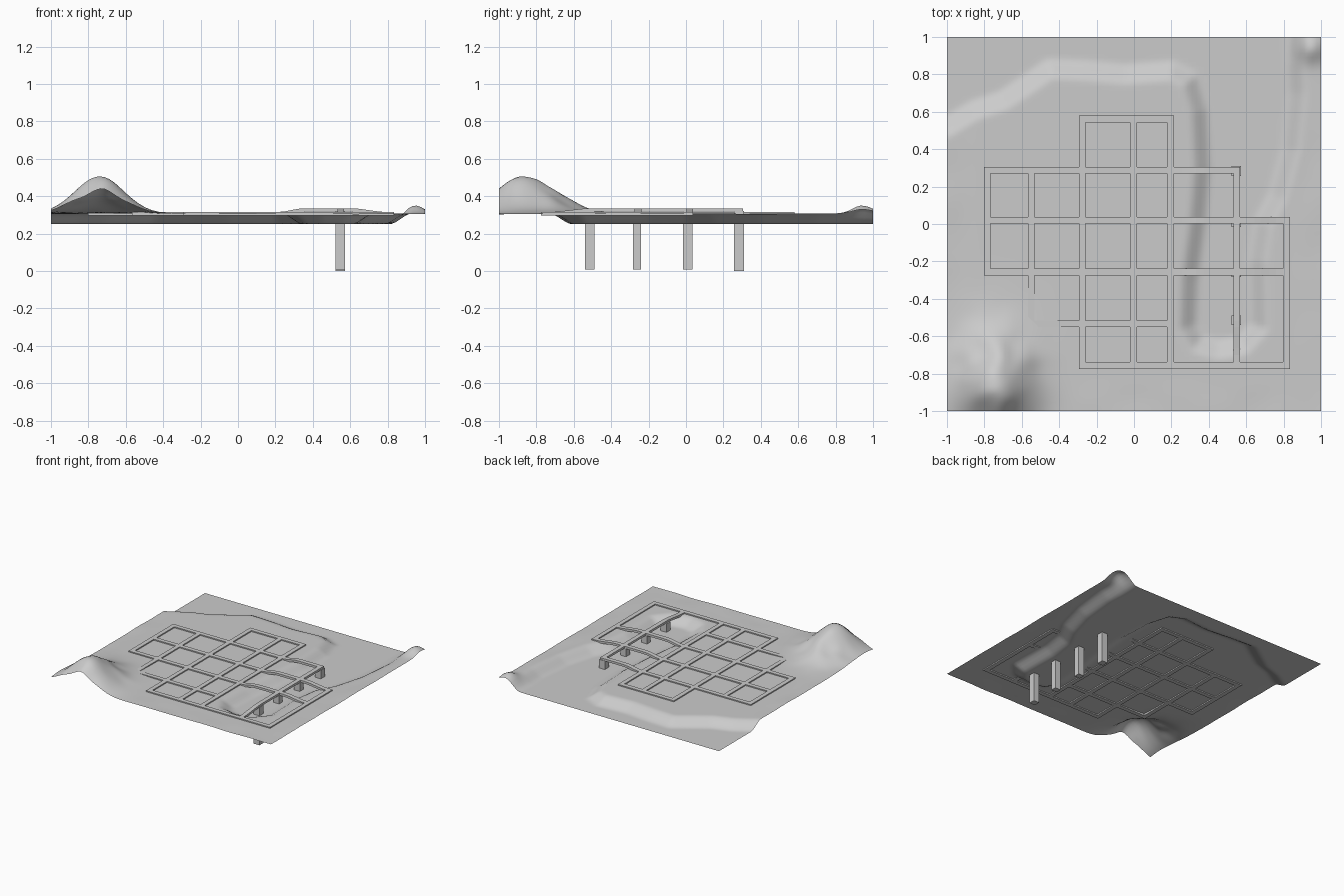
import bpy, bmesh, math
from mathutils import Vector, noise

if "Cube" in bpy.data.objects:
    bpy.data.objects.remove(bpy.data.objects["Cube"])

SEABED, LAND = 0.25, 0.306


def smooth(t):
    t = max(0.0, min(1.0, t))
    return t * t * (3 - 2 * t)


def finish(bm, name):
    me = bpy.data.meshes.new(name)
    bm.to_mesh(me)
    bm.free()
    ob = bpy.data.objects.new(name, me)
    bpy.context.scene.collection.objects.link(ob)
    return ob


# Shoreline: bay along the back and an inlet running to the front
SHORE = [(-1.3, 0.42), (-1, 0.52), (-0.85, 0.61), (-0.7, 0.66), (-0.55, 0.76), (-0.45, 0.83),
         (-0.25, 0.82), (-0.05, 0.80), (0.2, 0.82), (0.3, 0.77), (0.35, 0.6), (0.365, 0.3),
         (0.34, 0), (0.30, -0.3), (0.29, -0.55), (0.34, -0.64), (0.45, -0.67), (0.58, -0.65),
         (0.67, -0.55), (0.66, -0.2), (0.69, 0), (0.77, 0.15), (0.84, 0.4), (0.87, 0.7),
         (0.86, 0.85), (0.88, 1.3), (-1.3, 1.3)]


def shore_distance(x, y):
    """Signed distance to the shoreline, positive on land."""
    best, inside = 9.0, False
    for (ax, ay), (bx, by) in zip(SHORE, SHORE[1:] + SHORE[:1]):
        ux, uy = bx - ax, by - ay
        t = max(0, min(1, ((x - ax) * ux + (y - ay) * uy) / (ux * ux + uy * uy)))
        best = min(best, math.hypot(x - ax - t * ux, y - ay - t * uy))
        if (ay > y) != (by > y) and x < ax + ux * (y - ay) / uy:
            inside = not inside
    return -best if inside else best


def hill(x, y, cx, cy, height, sx, sy0, sy1):
    sy = sy0 if y < cy else sy1
    return height * math.exp(-((x - cx) / sx) ** 2 / 2 - ((y - cy) / sy) ** 2 / 2)


def terrain_z(x, y):
    d = shore_distance(x, y)
    z = SEABED + (LAND - SEABED) * smooth((d + 0.06) / 0.12)
    m = hill(x, y, -0.74, -0.88, 0.20, 0.13, 0.125, 0.18)
    m *= 1 + 0.25 * noise.noise(Vector((x * 9, y * 9, 0.3))) * min(1, abs(y + 0.88) * 6)
    m += hill(x, y, 0.95, 0.94, 0.045, 0.045, 0.05, 0.06)
    # slightly uneven ground outside the road grid
    rough = smooth((max(abs(x), abs(y)) - 0.83) / 0.15) * smooth(d / 0.1)
    return z + m + 0.005 * rough * noise.noise(Vector((x * 4, y * 4, 2.0)))


# Terrain sheet
bm = bmesh.new()
bmesh.ops.create_grid(bm, x_segments=90, y_segments=90, size=1)
for v in bm.verts:
    v.co.z = terrain_z(v.co.x, v.co.y)
for f in bm.faces:
    f.smooth = True
finish(bm, "terrain")

# Road grid: (centre line, start, end)
W = 0.018
ROADS_X = [(0.562, -0.295, 0.213), (0.288, -0.803, 0.568), (0.02, -0.803, 0.833),
           (-0.257, -0.803, 0.833), (-0.533, -0.568, 0.213), (-0.756, -0.295, 0.833)]
ROADS_Y = [(-0.785, -0.275, 0.306), (-0.55, -0.551, 0.306), (-0.277, -0.774, 0.58),
           (-0.003, -0.774, 0.58), (0.195, -0.774, 0.58), (0.55, -0.774, 0.306),
           (0.815, -0.774, 0.038)]


def road_z(x, y):
    """Flat on land, arched over the inlet."""
    rise = smooth((x - 0.213) / 0.14) * smooth((0.80 - x) / 0.2) * smooth((y + 0.74) / 0.24)
    return 0.315 + 0.02 * rise


def breaks(centres, step):
    edges = sorted(c + s for c in centres for s in (-W, W))
    out = []
    for a, b in zip(edges, edges[1:]):
        n = max(1, round((b - a) / step))
        out += [a + (b - a) * i / n for i in range(n)]
    return out + [edges[-1]]


def on_road(x, y):
    return (any(abs(y - c) < W and a < x < b for c, a, b in ROADS_X) or
            any(abs(x - c) < W and a < y < b for c, a, b in ROADS_Y))


xs = breaks([r[0] for r in ROADS_Y], 0.04)
ys = breaks([r[0] for r in ROADS_X], 0.04)
bm = bmesh.new()
grid = {}


def vert(i, j):
    if (i, j) not in grid:
        grid[i, j] = bm.verts.new((xs[i], ys[j], road_z(xs[i], ys[j])))
    return grid[i, j]


for i in range(len(xs) - 1):
    for j in range(len(ys) - 1):
        if on_road((xs[i] + xs[i + 1]) / 2, (ys[j] + ys[j + 1]) / 2):
            bm.faces.new([vert(i, j), vert(i + 1, j), vert(i + 1, j + 1), vert(i, j + 1)])
ob = finish(bm, "roads")
solid = ob.modifiers.new("thickness", "SOLIDIFY")
solid.thickness = 0.018
solid.offset = -1

# Bridge pillars standing through the inlet
for n, (y, depth) in enumerate([(-0.515, 0.05), (-0.262, 0.045), (0.01, 0.05), (0.283, 0.054)]):
    bm = bmesh.new()
    bmesh.ops.create_cube(bm, size=1)
    bottom = 0 if n == 3 else 0.008
    top = 0.32
    bmesh.ops.scale(bm, vec=(0.052, depth, top - bottom), verts=bm.verts)
    bmesh.ops.translate(bm, vec=(0.547, y, (top + bottom) / 2), verts=bm.verts)
    finish(bm, f"bridge_pillar_{n + 1}")
